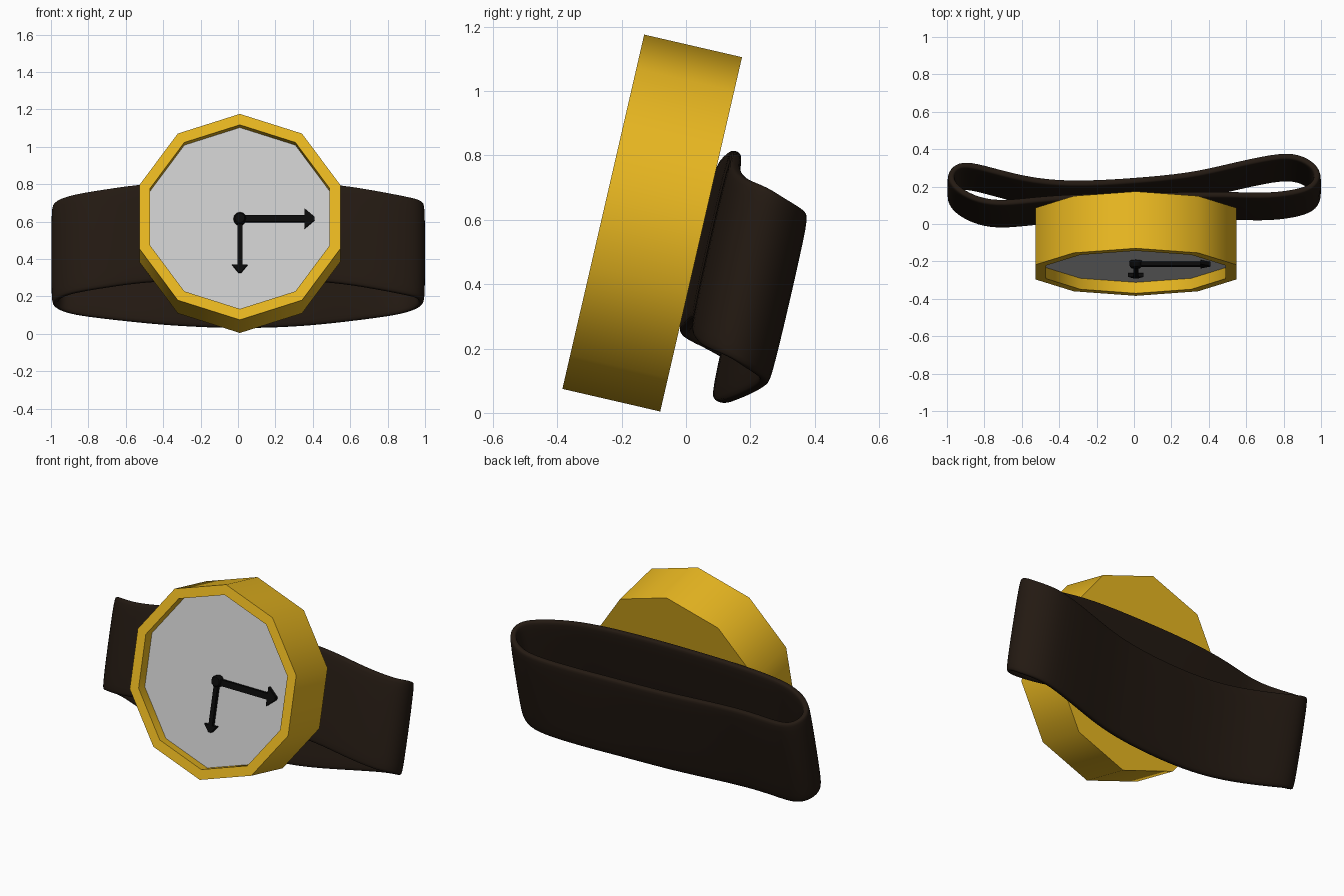
import bpy, bmesh, math
from mathutils import Matrix, Vector

if "Cube" in bpy.data.objects:
    bpy.data.objects.remove(bpy.data.objects["Cube"])

TILT = math.radians(-13.0)
FRAME = Matrix.Translation((0.01, -0.105, 0.59)) @ Matrix.Rotation(TILT, 4, 'X')


def material(name, rgb):
    m = bpy.data.materials.new(name)
    m.diffuse_color = (*rgb, 1)
    m.use_nodes = True
    m.node_tree.nodes["Principled BSDF"].inputs["Base Color"].default_value = m.diffuse_color
    return m


GOLD = material("gold", (0.82, 0.48, 0.015))
LEATHER = material("dark_leather", (0.017, 0.010, 0.006))
BLACK = material("black", (0.003, 0.003, 0.003))


def make(name, verts, faces, mat=None, angle=None, matrix=FRAME):
    me = bpy.data.meshes.new(name)
    me.from_pydata(verts, [], faces)
    bm = bmesh.new()
    bm.from_mesh(me)
    bmesh.ops.recalc_face_normals(bm, faces=bm.faces)
    bm.to_mesh(me)
    bm.free()
    if angle:
        me.polygons.foreach_set("use_smooth", [True] * len(me.polygons))
        me.set_sharp_from_angle(angle=math.radians(angle))
    ob = bpy.data.objects.new(name, me)
    ob.matrix_world = matrix
    if mat:
        me.materials.append(mat)
    bpy.context.collection.objects.link(ob)
    return ob


def turned(name, profile, sides, mat=None, angle=None):
    """Stack of polygon rings (radius, y), capped at both ends."""
    verts, faces = [], []
    for r, y in profile:
        for i in range(sides):
            a = 2 * math.pi * i / sides
            verts.append((r * math.sin(a), y, r * math.cos(a)))
    for k in range(len(profile) - 1):
        for i in range(sides):
            j = (i + 1) % sides
            faces.append((k * sides + i, k * sides + j,
                          (k + 1) * sides + j, (k + 1) * sides + i))
    last = (len(profile) - 1) * sides
    faces += [tuple(range(sides)), tuple(range(last, last + sides))]
    return make(name, verts, faces, mat, angle)


def arrow(name, length, shaft, head, head_len, turn):
    """Flat extruded arrow pointing up, turned clockwise on the dial."""
    neck = length - head_len
    pts = [(-shaft, 0), (shaft, 0), (shaft, neck), (head, neck),
           (0, length), (-head, neck), (-shaft, neck)]
    # small flat tip so the arrow matches a blunt point
    pts[4:5] = [(0.008, length), (-0.008, length)]
    n = len(pts)
    verts = [(x, y, z) for y in (-0.102, -0.124) for x, z in pts]
    faces = [tuple(range(n)), tuple(range(n, 2 * n))]
    faces += [(i, (i + 1) % n, n + (i + 1) % n, n + i) for i in range(n)]
    make(name, verts, faces, BLACK,
         matrix=FRAME @ Matrix.Rotation(math.radians(turn), 4, 'Y'))


# Ten-sided case with recessed front, dial and hands
turned("case", [(0.565, 0.156), (0.565, -0.156), (0.505, -0.156), (0.505, -0.09)],
       10, GOLD, 40)
turned("dial", [(0.504, -0.085), (0.504, -0.096)], 10)
turned("hand_hub", [(0.034, -0.09), (0.034, -0.122), (0.026, -0.132)], 12, BLACK, 40)
arrow("minute_hand", 0.40, 0.018, 0.055, 0.055, 90)
arrow("hour_hand", 0.295, 0.013, 0.042, 0.042, 180)

# Strap: closed loop path (mid-height centre line), back panel hanging lower
path = [(0, .17, .29), (.3, .198, .30), (.5, .245, .318), (.76, .305, .35),
        (.88, .303, .37), (.965, .25, .40), (.985, .20, .435), (.965, .15, .455),
        (.9, .115, .47), (.72, .088, .505), (.5, .10, .54), (.2, .095, .552),
        (-.2, .09, .552), (-.5, .075, .54), (-.7, .048, .51), (-.83, .065, .49),
        (-.94, .12, .465), (-.985, .18, .43), (-.97, .23, .40), (-.92, .262, .375),
        (-.82, .245, .355), (-.6, .18, .33), (-.35, .15, .305)]
section = [(-.024, -.25), (-.024, .25), (-.014, .27), (.014, .27),
           (.024, .25), (.024, -.25), (.014, -.27), (-.014, -.27)]
up = Vector((0, -math.sin(TILT), math.cos(TILT)))
verts, faces = [], []
n, s = len(path), len(section)
for i, p in enumerate(path):
    tangent = Vector(path[(i + 1) % n]) - Vector(path[i - 1])
    side = tangent.cross(up).normalized()
    verts += [Vector(p) + side * t + up * h for t, h in section]
for i in range(n):
    for k in range(s):
        j, m = (i + 1) % n, (k + 1) % s
        faces.append((i * s + k, i * s + m, j * s + m, j * s + k))
strap = make("strap", verts, faces, LEATHER, 180, Matrix.Identity(4))
sub = strap.modifiers.new("smooth", 'SUBSURF')
sub.levels = sub.render_levels = 2
